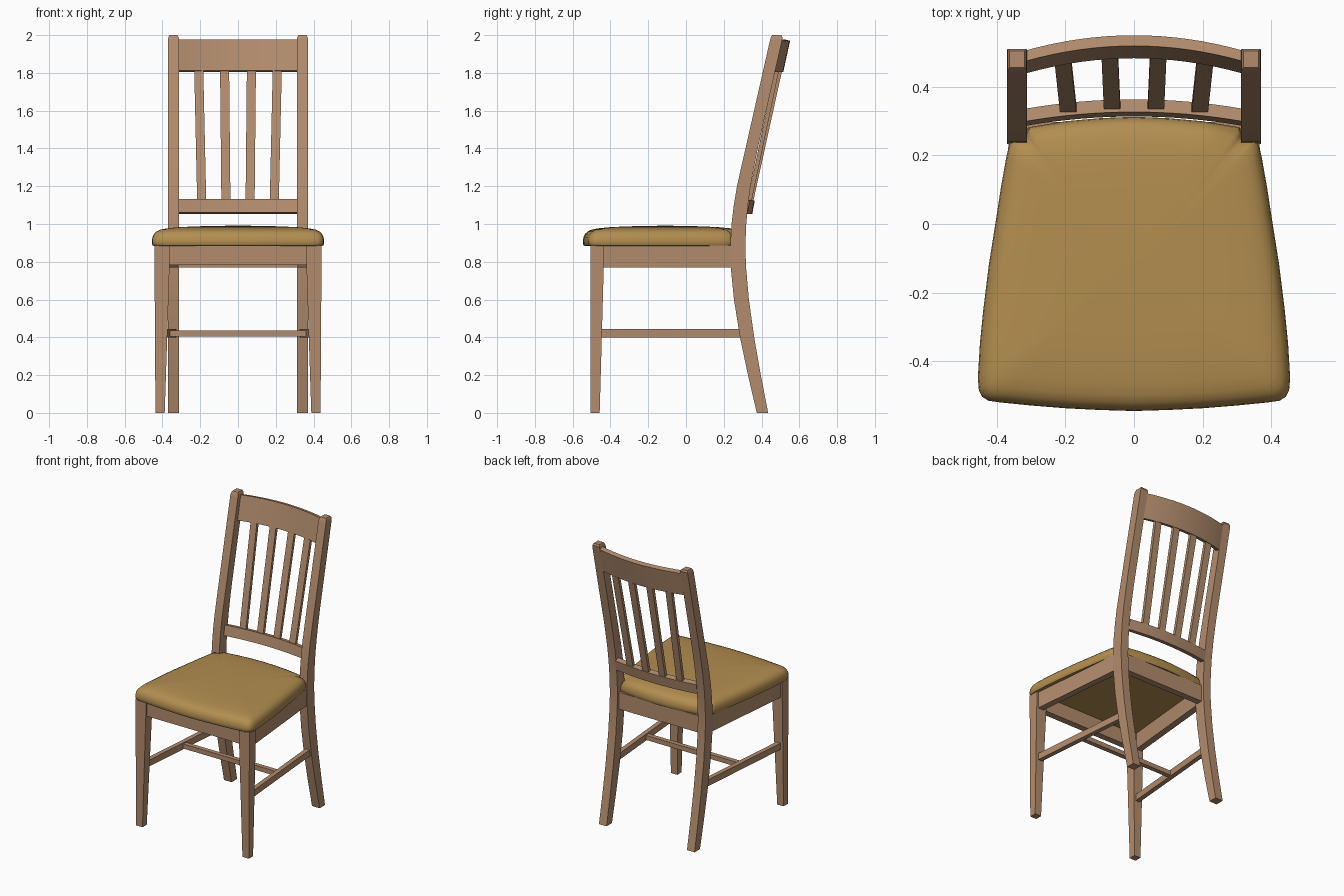
import bpy, bmesh, math

if "Cube" in bpy.data.objects:
    bpy.data.objects.remove(bpy.data.objects["Cube"])


def material(name, color):
    m = bpy.data.materials.new(name)
    m.diffuse_color = (*color, 1)
    m.use_nodes = True
    m.node_tree.nodes["Principled BSDF"].inputs["Base Color"].default_value = m.diffuse_color
    return m


WOOD = material("warm wood", (0.45, 0.265, 0.155))
FABRIC = material("tan cushion", (0.45, 0.27, 0.08))


def loft(name, sections, mat, angle=30):
    """Skin a list of matching closed cross-sections and cap both ends."""
    bm = bmesh.new()
    rings = [[bm.verts.new(p) for p in s] for s in sections]
    n = len(rings[0])
    for a, b in zip(rings, rings[1:]):
        for i in range(n):
            j = (i + 1) % n
            bm.faces.new((a[i], a[j], b[j], b[i]))
    bm.faces.new(rings[0][::-1])
    bm.faces.new(rings[-1])
    bmesh.ops.recalc_face_normals(bm, faces=bm.faces)
    mesh = bpy.data.meshes.new(name)
    bm.to_mesh(mesh)
    bm.free()
    mesh.materials.append(mat)
    obj = bpy.data.objects.new(name, mesh)
    bpy.context.collection.objects.link(obj)
    bpy.ops.object.select_all(action='DESELECT')
    obj.select_set(True)
    bpy.context.view_layer.objects.active = obj
    bpy.ops.object.shade_smooth_by_angle(angle=math.radians(angle))
    return obj


def rect(x0, x1, y0, y1, z):
    return [(x0, y0, z), (x1, y0, z), (x1, y1, z), (x0, y1, z)]


def bar(name, a, b, width, z0, z1):
    """Straight rail from plan point a to plan point b."""
    dx, dy = b[0] - a[0], b[1] - a[1]
    k = width / 2 / math.hypot(dx, dy)
    ox, oy = -dy * k, dx * k
    loft(name, [[(x - ox, y - oy, z0), (x + ox, y + oy, z0),
                 (x + ox, y + oy, z1), (x - ox, y - oy, z1)]
                for x, y in (a, b)], WOOD)


def bow(x, depth):
    return depth * (1 - (x / 0.315) ** 2)


# Rear legs: z, front y, back y; sweeping up into the back posts
POST = [(0, .375, .435), (.2, .328, .396), (.4, .286, .361), (.6, .254, .333),
        (.77, .237, .318), (.88, .234, .314), (1.0, .241, .319),
        (1.1, .253, .328), (1.2, .270, .342), (1.3, .292, .360),
        (1.4, .315, .380), (1.97, .444, .508)]

for s, side in ((-1, "left"), (1, "right")):
    secs = [rect(s * .312, s * .371, f, b, z) for z, f, b in POST]
    secs += [rect(s * .314, s * .369, .449, .511, 1.988),
             rect(s * .320, s * .363, .457, .505, 2.0)]
    loft(side + "_back_leg", secs, WOOD)

    # Tapered front legs
    loft(side + "_front_leg", [
        rect(s * .388, s * .437, -.505, -.457, 0),
        rect(s * .362, s * .442, -.505, -.435, .79),
        rect(s * .362, s * .442, -.505, -.435, .887)], WOOD)

    # Side apron and side stretcher
    bar(side + "_apron", (s * .408, -.45), (s * .342, .25), .045, .77, .887)
    bar(side + "_stretcher", (s * .405, -.45), (s * .342, .30), .032, .398, .443)

# Cross members
bar("front_apron", (-.37, -.472), (.37, -.472), .045, .782, .887)
bar("rear_apron", (-.32, .275), (.32, .275), .045, .77, .887)
bar("centre_stretcher", (-.368, -.08), (.368, -.08), .032, .404, .436)


# Curved back rails: profile points (y, z) bowed backwards along x
def curved_rail(name, profile, depth):
    xs = [-.315 + .63 * i / 16 for i in range(17)]
    loft(name, [[(x, y + bow(x, depth), z) for y, z in profile] for x in xs], WOOD)


curved_rail("top_rail", [(.440, 1.812), (.476, 1.978), (.507, 1.970), (.471, 1.804)], .044)
curved_rail("lower_back_rail", [(.287, 1.062), (.300, 1.132), (.337, 1.124), (.324, 1.054)], .027)

# Back slats, fanning slightly towards the top
for i, (xb, xt) in enumerate(((-.192, -.208), (-.064, -.071), (.064, .071), (.192, .208))):
    yb, yt = .318 + bow(xb, .027), .459 + bow(xt, .044)
    loft("back_slat_%d" % (i + 1), [
        rect(xb - .024, xb + .024, yb - .011, yb + .011, 1.115),
        rect(xt - .024, xt + .024, yt - .011, yt + .011, 1.825)], WOOD)

# Cushion outline: right half from front centre to back centre
half = [(.1, -.543), (.2, -.538), (.3, -.530), (.39, -.521), (.425, -.516),
        (.444, -.504), (.453, -.485), (.456, -.45), (.450, -.35), (.440, -.25),
        (.424, -.12), (.405, 0), (.388, .11), (.372, .2), (.362, .238), (.350, .247),
        (.318, .250), (.314, .262), (.310, .282), (.2, .300), (.1, .309)]
outline = [(0, -.546)] + half + [(0, .313)] + [(-x, y) for x, y in reversed(half)]
CY = -.11


def cushion_ring(inset, z):
    kx, ky = 1 - inset / .456, 1 - inset / .43
    return [(x * kx, CY + (y - CY) * ky, z) for x, y in outline]


rings = [(.03, .884), (.006, .885), (.001, .893), (0, .91), (.003, .930),
         (.011, .947), (.024, .960), (.045, .970), (.08, .977), (.14, .983),
         (.22, .987), (.32, .990), (.41, .991)]
loft("seat_cushion", [cushion_ring(d, z) for d, z in rings], FABRIC, 50)
